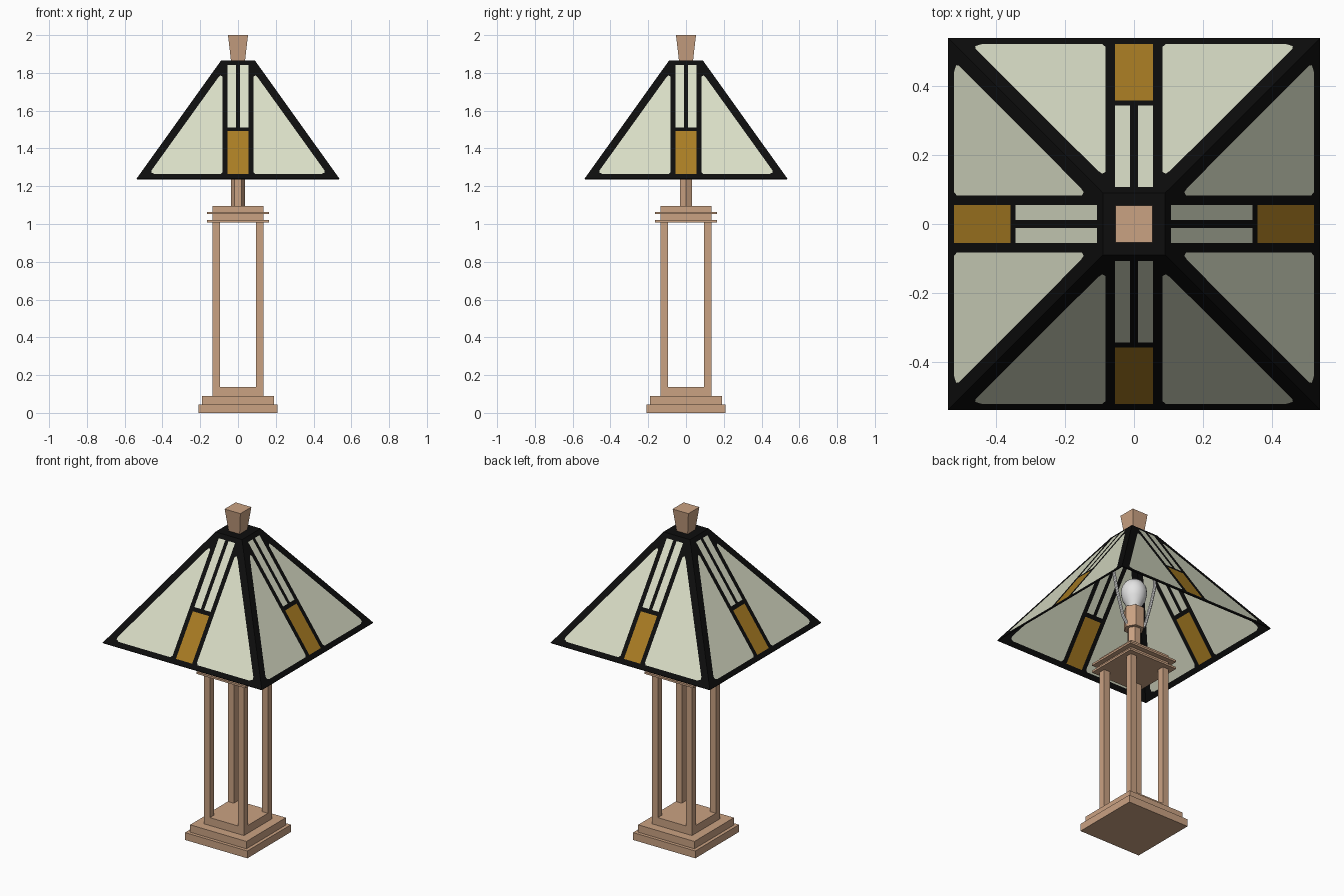
import bpy, bmesh, math
from mathutils import Vector, Matrix
from mathutils.geometry import delaunay_2d_cdt

if "Cube" in bpy.data.objects:
    bpy.data.objects.remove(bpy.data.objects["Cube"])


def material(name, rgb):
    m = bpy.data.materials.new(name)
    m.diffuse_color = (*rgb, 1)
    m.use_nodes = True
    m.node_tree.nodes["Principled BSDF"].inputs["Base Color"].default_value = m.diffuse_color
    return m


WOOD = material("warm wood", (0.59, 0.36, 0.225))
LEAD = material("black leading", (0.004, 0.004, 0.004))
GLASS = material("pale glass", (0.70, 0.73, 0.57))
AMBER = material("amber glass", (0.40, 0.205, 0.017))
WHITE = material("bulb white", (0.78, 0.78, 0.78))


def add_object(name, bm, *mats):
    bmesh.ops.recalc_face_normals(bm, faces=bm.faces)
    me = bpy.data.meshes.new(name)
    bm.to_mesh(me)
    bm.free()
    for m in mats:
        me.materials.append(m)
    ob = bpy.data.objects.new(name, me)
    bpy.context.collection.objects.link(ob)
    return ob


def turned(name, profile, sides, mat, phase=0.0, x=0.0, y=0.0):
    """Closed solid from (radius, z) rings with the given number of sides."""
    bm = bmesh.new()
    rings = []
    for r, z in profile:
        rings.append([bm.verts.new((x + r * math.cos(phase + math.tau * i / sides),
                                    y + r * math.sin(phase + math.tau * i / sides), z))
                      for i in range(sides)])
    for a, b in zip(rings, rings[1:]):
        for i in range(sides):
            j = (i + 1) % sides
            bm.faces.new((a[i], a[j], b[j], b[i]))
    bm.faces.new(rings[0][::-1])
    bm.faces.new(rings[-1])
    return add_object(name, bm, mat)


def square(name, h0, h1, z0, z1, x=0.0, y=0.0):
    """Square block with half-width h0 at the bottom and h1 at the top."""
    k = math.sqrt(2)
    return turned(name, [(h0 * k, z0), (h1 * k, z1)], 4, WOOD, math.pi / 4, x, y)


# Stepped base, top slabs and finial
for name, h0, h1, z0, z1 in (
        ("base_plate", 0.21, 0.21, 0.0, 0.045),
        ("base_step", 0.19, 0.19, 0.045, 0.09),
        ("post_footing", 0.135, 0.135, 0.09, 0.138),
        ("lower_cap_plate", 0.165, 0.165, 1.008, 1.02),
        ("cap_block", 0.135, 0.135, 1.02, 1.052),
        ("upper_cap_plate", 0.165, 0.165, 1.052, 1.064),
        ("cap_top", 0.135, 0.135, 1.064, 1.096),
        ("finial", 0.037, 0.053, 1.863, 2.0)):
    square(name, h0, h1, z0, z1)

# Four corner posts
for sx in (-1, 1):
    for sy in (-1, 1):
        square("corner_post", 0.02, 0.02, 0.138, 1.008, sx * 0.115, sy * 0.115)

# Hexagonal stem and socket, round bulb
turned("stem", [(0.038, 1.096), (0.038, 1.275)], 6, WOOD)
turned("socket", [(0.058, 1.27), (0.058, 1.40)], 6, WOOD)
bulb = turned("bulb", [(0.035, 1.40), (0.042, 1.42), (0.065, 1.46), (0.073, 1.50), (0.068, 1.535),
                       (0.05, 1.565), (0.025, 1.582), (0.004, 1.586)], 24, WHITE)

# Wire harp that carries the shade
half = [(0.05, 1.29), (0.08, 1.33), (0.12, 1.47), (0.15, 1.60), (0.145, 1.68), (0.11, 1.76), (0.05, 1.83)]
path = half + [(0.0, 1.855)] + [(-x, z) for x, z in reversed(half)]
cu = bpy.data.curves.new("harp", 'CURVE')
cu.dimensions = '3D'
cu.bevel_depth = 0.009
cu.bevel_resolution = 2
cu.use_fill_caps = True
sp = cu.splines.new('POLY')
sp.points.add(len(path) - 1)
for p, (x, z) in zip(sp.points, path):
    p.co = (x, 0, z, 1)
cu.materials.append(WHITE)
harp = bpy.data.objects.new("harp", cu)
bpy.context.collection.objects.link(harp)

for ob in (bulb, harp):
    bpy.ops.object.select_all(action='DESELECT')
    ob.select_set(True)
    bpy.context.view_layer.objects.active = ob
    if ob is harp:
        bpy.ops.object.convert(target='MESH')
    bpy.ops.object.shade_smooth_by_angle()

# Shade: each side is a flat sheet cut into leading and glass regions
Z0, Z1, H0, H1 = 1.24, 1.865, 0.537, 0.09


def half_width(z):
    return H0 + (H1 - H0) * (z - Z0) / (Z1 - Z0)


def rect(x0, x1, z0, z1):
    return [(x0, z0), (x1, z0), (x1, z1), (x0, z1)]


def mirrored(poly):
    return [(-x, z) for x, z in reversed(poly)]


wing = [(0.082, 1.275), (0.092, 1.264), (0.44, 1.264), (0.459, 1.272), (0.457, 1.285),
        (0.105, 1.775), (0.092, 1.787), (0.082, 1.78)]
strip = rect(0.011, 0.055, 1.512, 1.842)
amber = rect(-0.055, 0.055, 1.264, 1.492)
outline = [(-H0, Z0), (H0, Z0), (H1, Z1), (-H1, Z1)]
regions = [outline, wing, mirrored(wing), strip, mirrored(strip), amber]
region_mat = [0, 1, 1, 1, 1, 2]

points, loops = [], []
for poly in regions:
    loops.append(list(range(len(points), len(points) + len(poly))))
    points += [Vector(p) for p in poly]
verts, _, faces, _, _, origin = delaunay_2d_cdt(points, [], loops, 0, 1e-5)

bm = bmesh.new()
for k in range(4):
    rot = Matrix.Rotation(k * math.pi / 2, 3, 'Z')
    vs = [bm.verts.new(rot @ Vector((v.x, -half_width(v.y), v.y))) for v in verts]
    for f, src in zip(faces, origin):
        face = bm.faces.new([vs[i] for i in f])
        face.material_index = region_mat[max(src)] if src else 0
# closed black top
bm.faces.new([bm.verts.new((sx * H1, sy * H1, Z1)) for sx, sy in ((-1, -1), (1, -1), (1, 1), (-1, 1))])
bmesh.ops.remove_doubles(bm, verts=bm.verts, dist=1e-4)
shade = add_object("shade", bm, LEAD, GLASS, AMBER)
solid = shade.modifiers.new("thickness", 'SOLIDIFY')
solid.thickness = 0.006
solid.offset = -1
